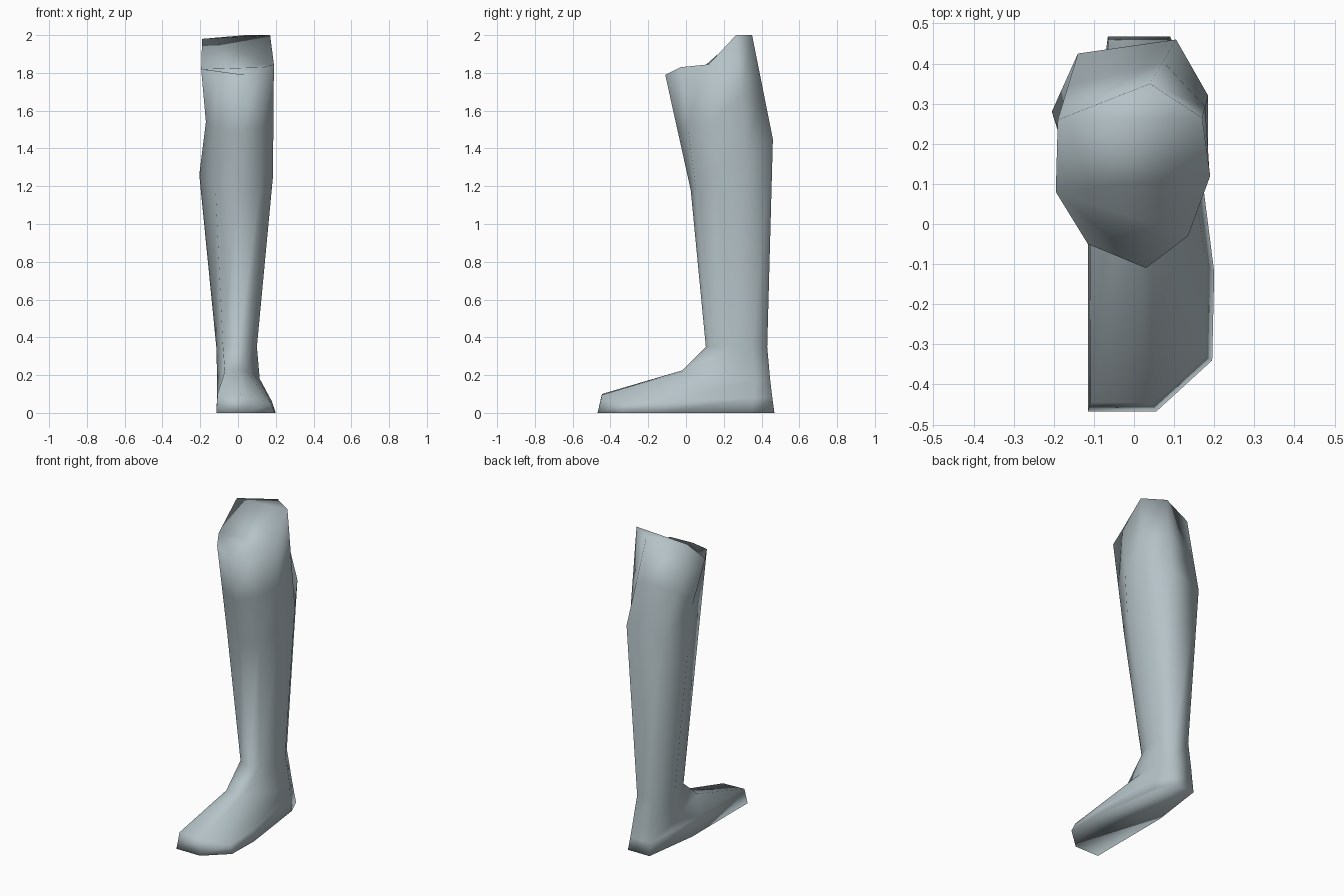
import bpy, bmesh
from mathutils import Vector

# Eight-sided cross-sections, each running: back-left, back, back-right,
# right, front-right, front, front-left, left
thigh = [(-.19, .26, 1.98), (.04, .35, 2.0), (.17, .265, 2.0), (.19, .12, 1.845),
         (.135, -.03, 1.83), (.03, -.11, 1.79), (-.115, -.05, 1.81), (-.195, .08, 1.82)]
knee = [(-.14, .425, 1.42), (.105, .46, 1.45), (.185, .32, 1.35), (.185, .16, 1.25),
        (.12, .05, 1.2), (0, .025, 1.18), (-.12, .06, 1.2), (-.205, .28, 1.26)]
ankle = [(-.06, .425, .35), (.05, .43, .35), (.095, .35, .35), (.1, .25, .35),
         (.06, .14, .35), (0, .105, .35), (-.08, .14, .35), (-.115, .28, .35)]
instep = [(-.065, .445, .18), (.07, .445, .18), (.11, .37, .17), (.115, .2, .18),
          (.045, -.01, .22), (0, -.02, .225), (-.07, -.02, .22), (-.11, .25, .17)]
toe_top = [(-.065, .457, .08), (.08, .457, .08), (.125, .36, .08), (.18, -.1, .06),
           (.175, -.33, .05), (.045, -.445, .095), (-.108, -.445, .1), (-.11, .02, .1)]
sole = [(-.065, .468, 0), (.09, .468, 0), (.14, .35, 0), (.2, -.12, 0),
        (.195, -.34, 0), (.055, -.468, 0), (-.115, -.468, 0), (-.115, .1, 0)]

# Hollow above the knee, halfway along the upper leg
above_knee = [Vector(a).lerp(Vector(b), .5) for a, b in zip(thigh, knee)]
above_knee[7].x = -.17

# Leg and foot lofted as one skin
bm = bmesh.new()
rings = [[bm.verts.new(p) for p in ring]
         for ring in (thigh, above_knee, knee, ankle, instep, toe_top, sole)]
for upper, lower in zip(rings, rings[1:]):
    for i in range(8):
        j = (i + 1) % 8
        bm.faces.new((upper[i], upper[j], lower[j], lower[i]))

# Stepped top cap and flat sole
a, b, c, d, e, f, g, h = rings[0]
for cap in ((d, e, f, g, h), (a, h, d, c), (a, c, b), rings[-1]):
    bm.faces.new(cap)
bmesh.ops.recalc_face_normals(bm, faces=bm.faces[:])
for face in bm.faces:
    face.smooth = True

mesh = bpy.data.meshes.new("leg_with_foot")
bm.to_mesh(mesh)
bm.free()
mat = bpy.data.materials.new("pale blue grey")
mat.diffuse_color = (.46, .54, .57, 1)
mesh.materials.append(mat)
bpy.context.collection.objects.link(bpy.data.objects.new("leg_with_foot", mesh))
